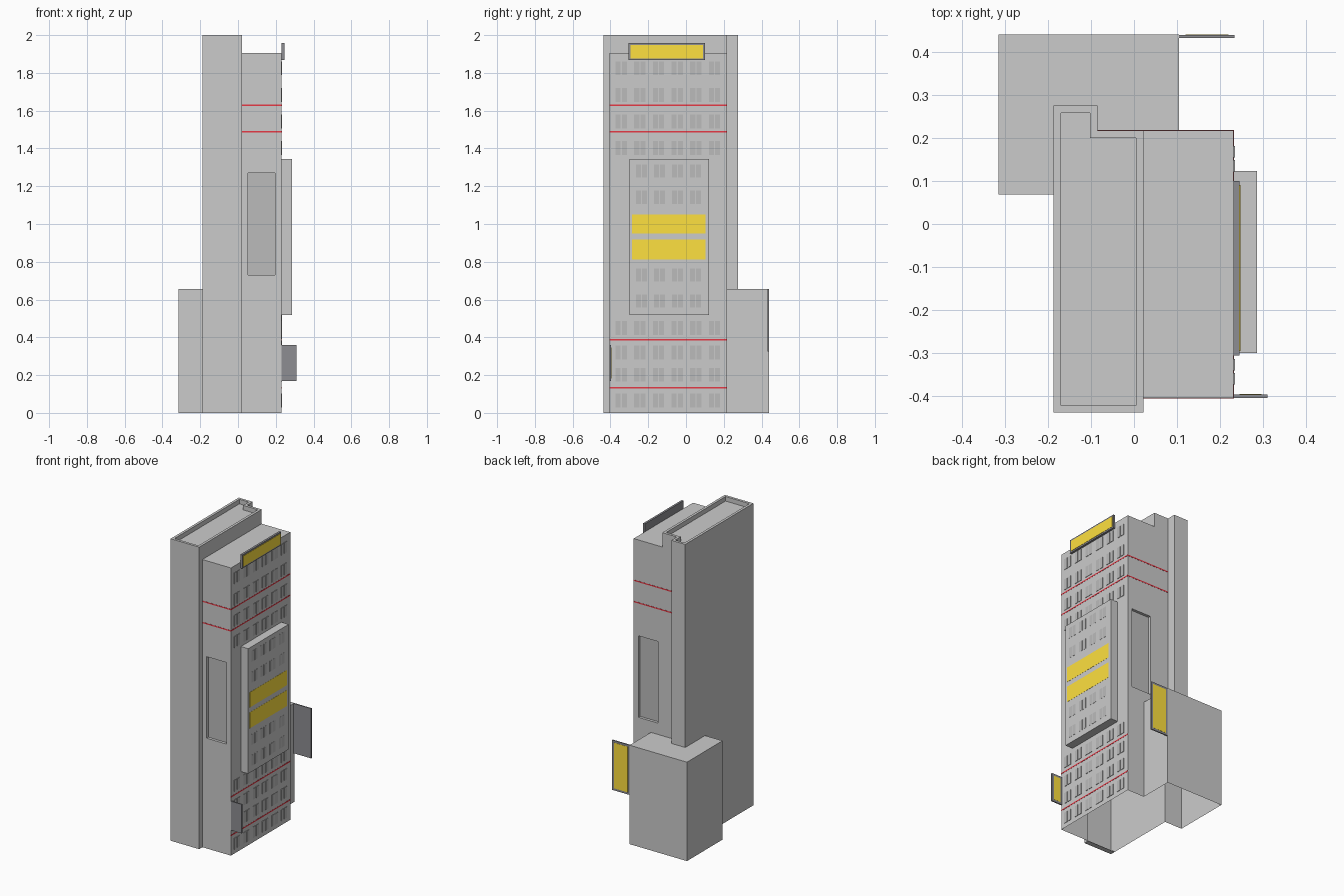
import bpy, bmesh

if "Cube" in bpy.data.objects:
    bpy.data.objects.remove(bpy.data.objects["Cube"])


def material(name, rgb):
    m = bpy.data.materials.new(name)
    m.diffuse_color = (*rgb, 1)
    m.use_nodes = True
    m.node_tree.nodes["Principled BSDF"].inputs["Base Color"].default_value = m.diffuse_color
    return m


YELLOW = material("yellow", (1.0, 0.75, 0.05))
DARK = material("dark_frame", (0.27, 0.27, 0.29))
GLASS = material("glass", (0.5, 0.5, 0.5))
RED = material("red", (0.8, 0.04, 0.06))


def add_prism(bm, pts, z0, z1):
    base = bm.faces.new([bm.verts.new((x, y, z0)) for x, y in pts])
    top = bmesh.ops.extrude_face_region(bm, geom=[base])["geom"]
    bmesh.ops.translate(bm, vec=(0, 0, z1 - z0),
                        verts=[v for v in top if isinstance(v, bmesh.types.BMVert)])


def rect(x0, x1, y0, y1):
    return [(x0, y0), (x1, y0), (x1, y1), (x0, y1)]


def make(name, parts, mat=None):
    """One object from a list of (outline, z0, z1) prisms."""
    bm = bmesh.new()
    for p in parts:
        add_prism(bm, *p)
    bmesh.ops.recalc_face_normals(bm, faces=bm.faces)
    me = bpy.data.meshes.new(name)
    bm.to_mesh(me)
    bm.free()
    ob = bpy.data.objects.new(name, me)
    bpy.context.collection.objects.link(ob)
    if mat:
        me.materials.append(mat)
    return ob


def box(x0, x1, y0, y1, z0, z1):
    return (rect(x0, x1, y0, y1), z0, z1)


def boolean(ob, other, op):
    mod = ob.modifiers.new("bool", "BOOLEAN")
    mod.operation, mod.object, mod.solver = op, other, "EXACT"
    bpy.context.view_layer.objects.active = ob
    bpy.ops.object.modifier_apply(modifier=mod.name)
    bpy.data.objects.remove(other)


FX, Y0, Y1 = 0.231, -0.404, 0.217      # window facade plane and block sides
BX = 0.285                             # bay facade plane


def tower_outline(d):
    """L-shaped tower plan, inset by d."""
    return [(-0.187 + d, -0.438 + d), (0.022 - d, -0.438 + d), (0.022 - d, Y1 - d),
            (-0.085 - d, Y1 - d), (-0.085 - d, 0.275 - d), (-0.187 + d, 0.275 - d)]


# Main shell: tower, window block and low annex, with sunken roof and side niches
shell = make("building_shell", [(tower_outline(0), 0, 2)])
boolean(shell, make("block", [box(-0.1, FX, Y0, Y1, 0, 1.905)]), "UNION")
boolean(shell, make("annex", [box(-0.315, 0.105, 0.068, 0.44, 0, 0.655)]), "UNION")
boolean(shell, make("roof_cut", [(tower_outline(0.017), 1.97, 2.1)]), "DIFFERENCE")
NX0, NX1, NZ0, NZ1, ND = 0.053, 0.197, 0.73, 1.27, 0.02
boolean(shell, make("niche_cut", [box(NX0, NX1, Y0 - 0.1, Y0 + ND, NZ0, NZ1),
                                  box(NX0, NX1, Y1 - ND, Y1 + 0.1, NZ0, NZ1)]), "DIFFERENCE")

# The shell is open underneath except for the tower's front lip
bm = bmesh.new()
bm.from_mesh(shell.data)
bmesh.ops.delete(bm, context="FACES", geom=[
    f for f in bm.faces if all(v.co.z < 0.001 for v in f.verts)])
bm.to_mesh(shell.data)
bm.free()
make("tower_lip", [box(-0.186, 0.021, -0.437, Y0, 0, 0.002)])

# Dark panels inside the niches
make("niche_panels", [box(NX0, NX1, Y0 + ND - 0.002, Y0 + ND + 0.002, NZ0, NZ1),
                      box(NX0, NX1, Y1 - ND - 0.002, Y1 - ND + 0.002, NZ0, NZ1)], GLASS)

# Projecting bay
make("bay", [box(FX, BX, -0.3, 0.123, 0.517, 1.345)])


def windows(name, x, proud, ys, zs, h):
    make(name, [box(x - 0.002, x + proud, y + s * 0.0165 - 0.0135, y + s * 0.0165 + 0.0135,
                    z - h / 2, z + h / 2)
                for z in zs for y in ys for s in (-1, 1)], GLASS)


# Paired windows
windows("block_windows", FX, 0.003, [-0.343 + 0.0988 * i for i in range(6)],
        [1.824, 1.683, 1.542, 1.402, 0.45, 0.32, 0.202, 0.066], 0.073)
windows("bay_windows", BX, 0.001, [-0.236 + 0.0953 * i for i in range(4)],
        [1.28, 1.142, 0.73, 0.592], 0.07)

# Yellow bay boards
make("bay_boards", [box(BX - 0.002, BX + 0.001, -0.285, 0.103, z0, z1)
                    for z0, z1 in ((0.95, 1.05), (0.812, 0.917))], YELLOW)

# Red bands: upper two wrap the block, lower two on the facade only
bands = []
for z in (1.629, 1.488, 0.388, 0.133):
    z0, z1 = z - 0.004, z + 0.004
    bands.append(box(FX - 0.002, FX + 0.001, Y0 - 0.001, Y1 + 0.001, z0, z1))
    if z > 1:
        bands.append(box(0.022, FX, Y0 - 0.001, Y0 + 0.002, z0, z1))
        bands.append(box(-0.085, FX, Y1 - 0.002, Y1 + 0.001, z0, z1))
make("red_bands", bands, RED)

# Roof sign facing +x
make("roof_sign_frame", [box(FX, 0.245, -0.305, 0.1, 1.867, 1.957)], DARK)
make("roof_sign_face", [box(0.243, 0.247, -0.295, 0.09, 1.877, 1.947)], YELLOW)

# Blade signs with yellow faces towards +y
for name, x0, x1, y0, y1, z0, z1 in (("street_sign", FX, 0.31, -0.404, -0.396, 0.168, 0.36),
                                     ("annex_sign", 0.105, 0.233, 0.432, 0.439, 0.325, 0.655)):
    b = 0.014
    make(name + "_frame", [box(x0, x1, y0, y1, z0, z1)], DARK)
    make(name + "_face", [box(x0 + b, x1 - b, y1 - 0.002, y1 + 0.001, z0 + b, z1 - b)], YELLOW)
